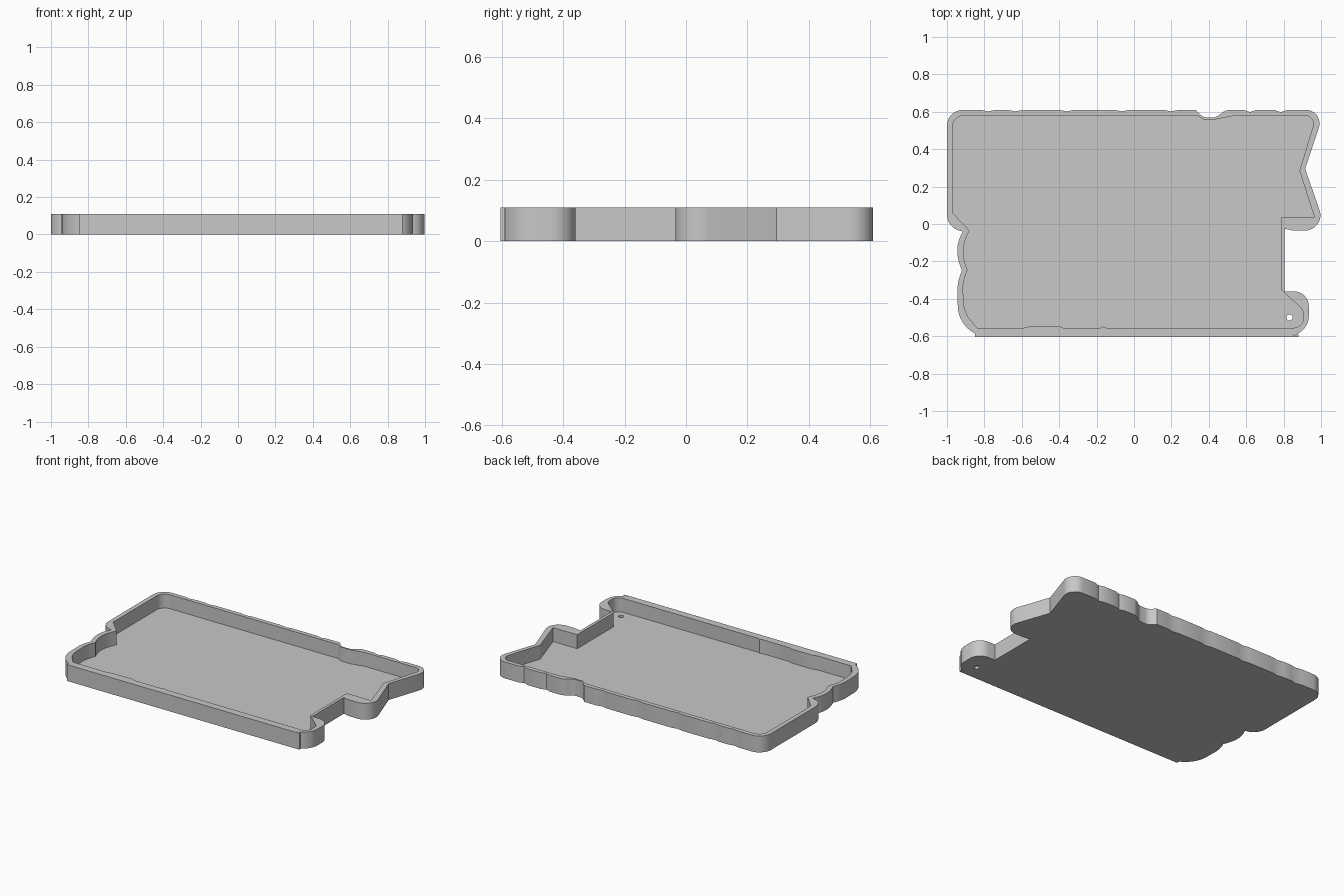
import bpy
import bmesh
import math
from mathutils import Vector

HEIGHT = 0.11
FLOOR = 0.016
BACK = 0.61
FRONT = -0.605

default_cube = bpy.data.objects.get("Cube")
if default_cube:
    bpy.data.objects.remove(default_cube, do_unlink=True)


def make_material(name, colour):
    material = bpy.data.materials.new(name)
    material.use_nodes = True
    material.diffuse_color = colour
    shader = next(n for n in material.node_tree.nodes if n.type == 'BSDF_PRINCIPLED')
    shader.inputs["Base Color"].default_value = colour
    return material


def rounded(corners, steps=8):
    """Turn (x, y, trim) corners into an outline with circular corner arcs."""
    outline = []
    count = len(corners)
    for index, (x, y, trim) in enumerate(corners):
        corner = Vector((x, y))
        if not trim:
            outline.append(corner)
            continue
        before = (Vector(corners[index - 1][:2]) - corner).normalized()
        after = (Vector(corners[(index + 1) % count][:2]) - corner).normalized()
        start, end = corner + before * trim, corner + after * trim
        weight = math.sin(before.angle(after) / 2)
        for step in range(steps + 1):
            t = step / steps
            a, b, c = (1 - t) ** 2, 2 * t * (1 - t) * weight, t * t
            outline.append((start * a + corner * b + end * c) / (a + b + c))
    return outline


def scalloped_edge(dips, dip_depth, shoulder):
    """Shallow bumps along the back edge, meeting at each dip."""
    points = []
    for dip in dips:
        points.append((dip - shoulder, BACK, 0))
        points.append((dip, BACK - dip_depth, 0))
        points.append((dip + shoulder, BACK, 0))
    return points


def prism(name, outline, bottom, top):
    """Extrude a closed outline straight up."""
    bm = bmesh.new()
    base = bm.faces.new([bm.verts.new((p.x, p.y, bottom)) for p in outline])
    extruded = bmesh.ops.extrude_face_region(bm, geom=[base])
    raised = [v for v in extruded["geom"] if isinstance(v, bmesh.types.BMVert)]
    bmesh.ops.translate(bm, verts=raised, vec=(0, 0, top - bottom))
    bmesh.ops.recalc_face_normals(bm, faces=bm.faces)
    mesh = bpy.data.meshes.new(name)
    bm.to_mesh(mesh)
    bm.free()
    obj = bpy.data.objects.new(name, mesh)
    bpy.context.collection.objects.link(obj)
    return obj


def cut(body, cutter):
    """Subtract the cutter, apply the result and remove the cutter."""
    cutter.hide_render = True
    modifier = body.modifiers.new("cut", 'BOOLEAN')
    modifier.operation = 'DIFFERENCE'
    modifier.solver = 'EXACT'
    modifier.object = cutter
    bpy.context.view_layer.objects.active = body
    bpy.ops.object.modifier_apply(modifier=modifier.name)
    bpy.data.objects.remove(cutter, do_unlink=True)


# Outer outline: left-hand back corner, scalloped back edge, notch, then clockwise
outer = [(-1, BACK, 0.085)]
outer += scalloped_edge([-0.78, -0.635, -0.36, -0.065, 0.2], 0.008, 0.04)
outer += [(0.33, BACK, 0), (0.37, 0.57, 0.02), (0.44, 0.57, 0.02), (0.49, BACK, 0.025)]
outer += scalloped_edge([0.62, 0.785], 0.012, 0.035)
outer += [
    # pointed side with a V-shaped recess
    (1.02, BACK, 0.1), (0.915, 0.295, 0), (1.03, -0.035, 0.115),
    # square side recess and rounded front lobe
    (0.85, -0.035, 0), (0.805, -0.025, 0), (0.805, -0.36, 0),
    (0.935, -0.36, 0.08), (0.935, -0.58, 0.09), (0.88, -0.59, 0),
    # straight front edge
    (0.88, FRONT, 0), (-0.85, FRONT, 0), (-0.85, -0.585, 0),
    # two bulges on the other side
    (-0.94, -0.54, 0.1), (-0.945, -0.31, 0.05), (-0.92, -0.25, 0),
    (-0.945, -0.18, 0.04), (-0.945, -0.1, 0.04), (-0.915, -0.04, 0),
    (-1, -0.02, 0.07),
]

# Inner outline of the tray cavity
inner = [
    (-0.97, 0.58, 0.06), (0.34, 0.58, 0), (0.37, 0.56, 0), (0.44, 0.56, 0),
    (0.54, 0.58, 0), (0.975, 0.58, 0.06), (0.885, 0.285, 0),
    (0.965, 0.035, 0), (0.785, 0.035, 0), (0.785, -0.35, 0),
    (0.905, -0.46, 0.02), (0.905, -0.555, 0.05),
    (-0.15, -0.555, 0), (-0.165, -0.548, 0), (-0.18, -0.555, 0),
    (-0.38, -0.555, 0), (-0.4, -0.546, 0), (-0.55, -0.546, 0), (-0.59, -0.555, 0),
    (-0.84, -0.555, 0), (-0.91, -0.47, 0.06), (-0.915, -0.31, 0.04),
    (-0.89, -0.245, 0), (-0.915, -0.18, 0.04), (-0.91, -0.1, 0.04),
    (-0.88, -0.035, 0), (-0.97, 0.06, 0),
]

# Tray with a hollow cavity
tray = prism("shallow_tray", rounded(outer), 0, HEIGHT)
cut(tray, prism("cavity_cutter", rounded(inner), FLOOR, HEIGHT * 2))

# Small round hole through the floor
hole_centre = Vector((0.832, -0.5))
hole_radius = 0.016
hole_sides = 24
hole = [
    hole_centre + hole_radius * Vector((math.cos(angle), math.sin(angle)))
    for angle in (math.tau * i / hole_sides for i in range(hole_sides))
]
cut(tray, prism("hole_cutter", hole, -HEIGHT, HEIGHT / 2))

# Single plain colour and smooth curved walls with crisp rims
tray.data.materials.clear()
tray.data.materials.append(make_material("plain grey", (0.58, 0.58, 0.58, 1)))
bpy.ops.object.select_all(action='DESELECT')
tray.select_set(True)
bpy.context.view_layer.objects.active = tray
bpy.ops.object.shade_smooth_by_angle(angle=math.radians(30))
